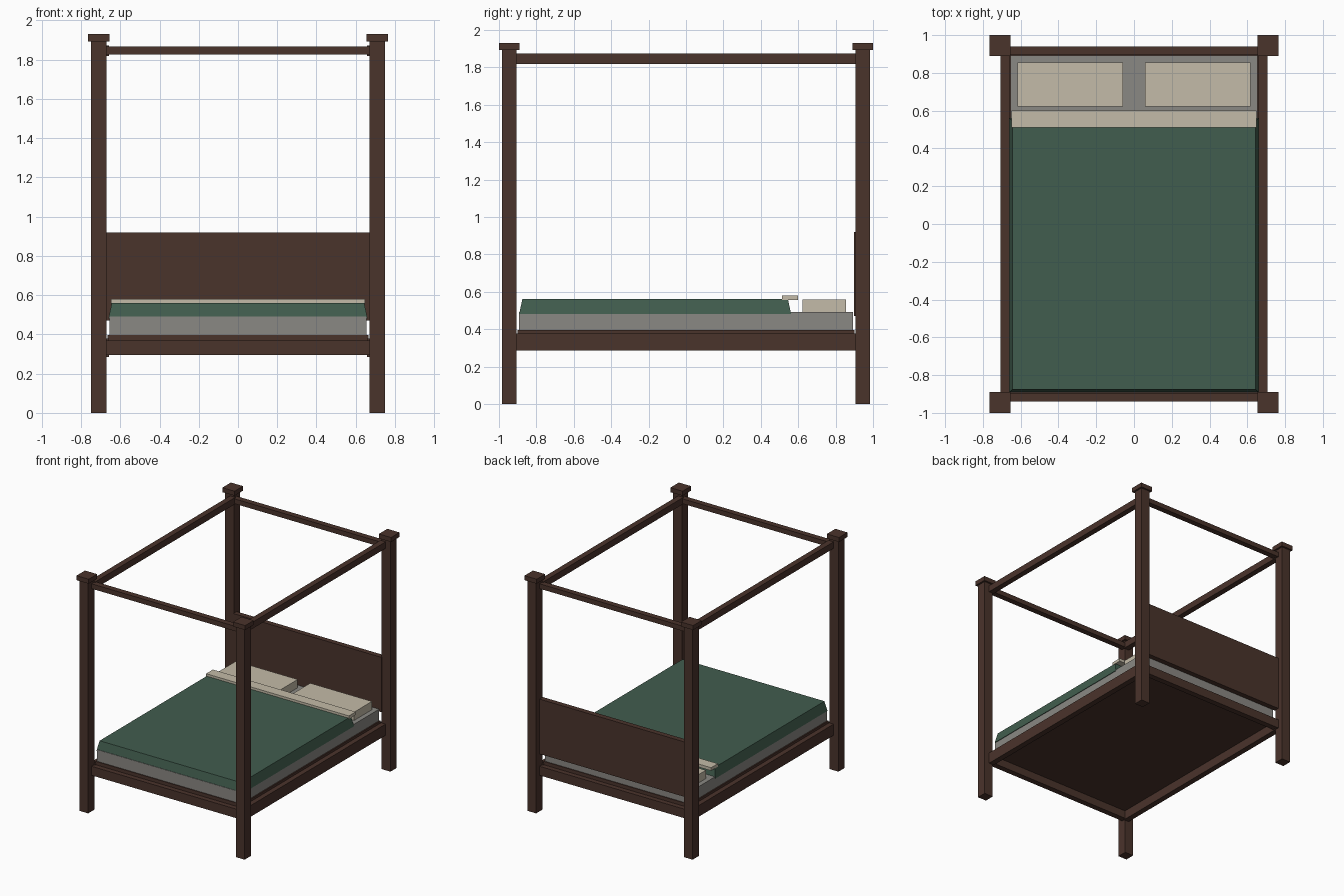
import bpy, bmesh

if "Cube" in bpy.data.objects:
    bpy.data.objects.remove(bpy.data.objects["Cube"])


def mat(name, rgb):
    m = bpy.data.materials.new(name)
    lin = [((c / 255 + 0.055) / 1.055) ** 2.4 for c in rgb]
    m.diffuse_color = (*lin, 1)
    m.use_nodes = True
    m.node_tree.nodes["Principled BSDF"].inputs["Base Color"].default_value = m.diffuse_color
    return m


wood = mat("dark_wood", (74, 51, 43))
grey = mat("mattress_grey", (138, 136, 131))
green = mat("duvet_green", (65, 93, 78))
cream = mat("linen_cream", (196, 187, 168))


def block(name, x, y, z, material, inset=0.0):
    """Box from (min, max) ranges; inset shrinks the top face."""
    bm = bmesh.new()
    bmesh.ops.create_cube(bm, size=1)
    for v in bm.verts:
        top = v.co.z > 0
        d = inset if top else 0
        v.co = (x[1] - d if v.co.x > 0 else x[0] + d,
                y[1] - d if v.co.y > 0 else y[0] + d,
                z[1] if top else z[0])
    me = bpy.data.meshes.new(name)
    bm.to_mesh(me)
    bm.free()
    me.materials.append(material)
    ob = bpy.data.objects.new(name, me)
    bpy.context.collection.objects.link(ob)
    return ob


def around(c, half):
    return (c - half, c + half)


# Corner posts with square caps
for sx, side in ((-1, "left"), (1, "right")):
    for sy, end in ((-1, "foot"), (1, "head")):
        cx, cy = 0.71 * sx, 0.945 * sy
        block(f"{end}_{side}_post", around(cx, 0.04), around(cy, 0.04), (0, 1.893), wood)
        block(f"{end}_{side}_post_cap", around(cx, 0.055), around(cy, 0.055), (1.893, 1.93), wood)

# Bed rails and canopy rails, side ones slightly taller
for s, side, end in ((-1, "left", "foot"), (1, "right", "head")):
    for kind, zc, h_side, h_end in (("bed", 0.332, 0.046, 0.037), ("canopy", 1.846, 0.027, 0.02)):
        block(f"{side}_{kind}_rail", around(0.682 * s, 0.0235), (-0.908, 0.908), around(zc, h_side), wood)
        block(f"{end}_{kind}_rail", (-0.673, 0.673), around(0.917 * s, 0.0235), around(zc, h_end), wood)

# Platform and headboard
block("platform", (-0.665, 0.665), (-0.9, 0.9), (0.36, 0.397), wood)
block("headboard", (-0.673, 0.673), (0.897, 0.94), (0.47, 0.92), wood)

# Bedding
block("mattress", (-0.655, 0.655), (-0.893, 0.893), (0.397, 0.492), grey)
block("duvet", (-0.66, 0.66), (-0.892, 0.562), (0.48, 0.561), green, inset=0.017)
block("folded_sheet", (-0.648, 0.648), (0.512, 0.6), (0.555, 0.58), cream)
for s, side in ((-1, "left"), (1, "right")):
    block(f"{side}_pillow", around(0.337 * s, 0.28), (0.623, 0.855), (0.49, 0.56), cream)
